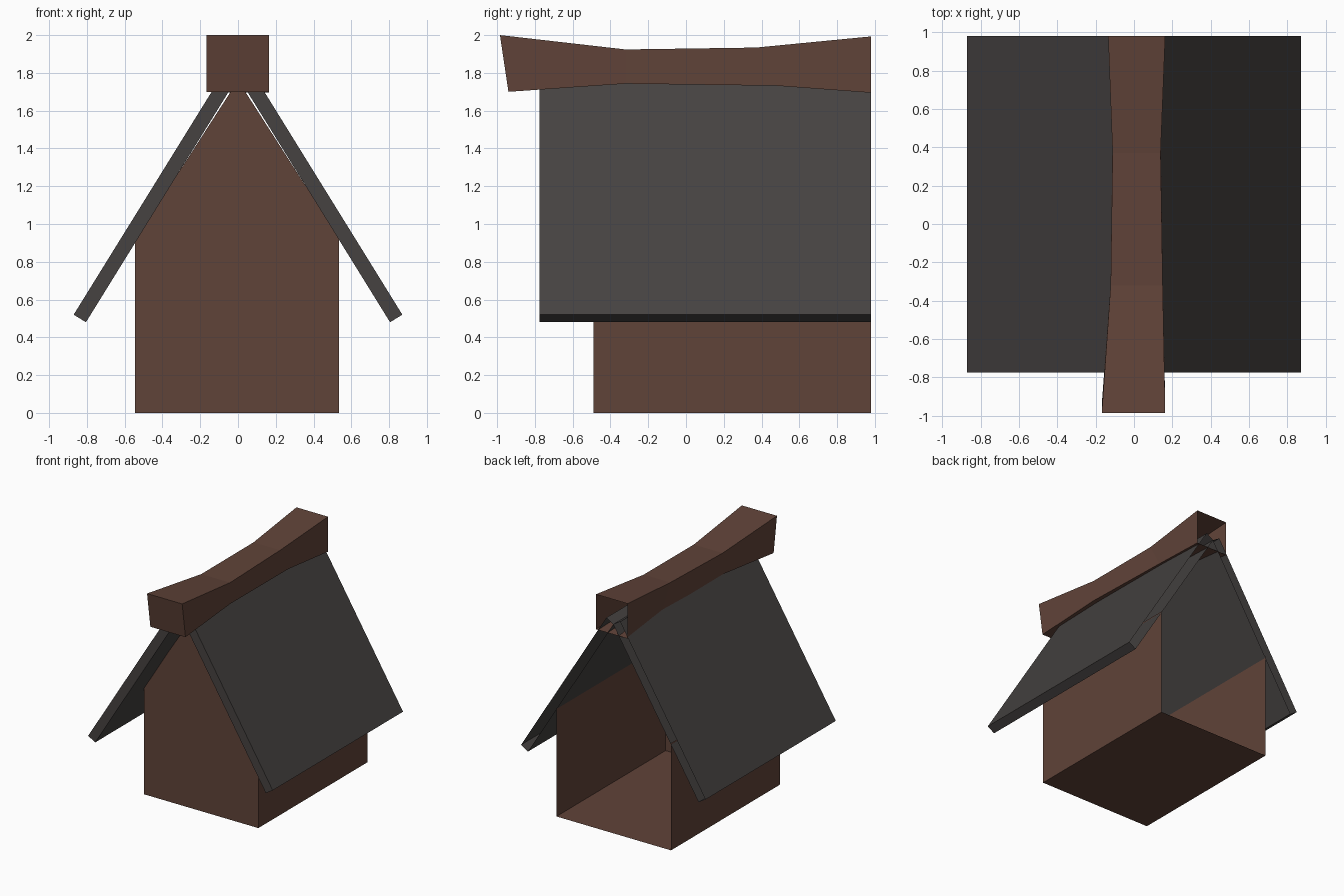
import bpy, bmesh

if "Cube" in bpy.data.objects:
    bpy.data.objects.remove(bpy.data.objects["Cube"])


def material(name, rgb):
    m = bpy.data.materials.new(name)
    m.diffuse_color = (*rgb, 1.0)
    m.use_nodes = True
    m.node_tree.nodes["Principled BSDF"].inputs["Base Color"].default_value = m.diffuse_color
    return m


wood = material("brown wood", (0.117, 0.056, 0.040))
slate = material("dark grey roof", (0.061, 0.055, 0.053))


def loft(name, sections, mat, skip=()):
    """Join equal-sized rings front to back; cap the front, leave the back open.
    skip lists ring sides that stay open."""
    bm = bmesh.new()
    rings = [[bm.verts.new(p) for p in ring] for ring in sections]
    n = len(rings[0])
    bm.faces.new(rings[0])
    for a, b in zip(rings, rings[1:]):
        for i in range(n):
            if i not in skip:
                j = (i + 1) % n
                bm.faces.new((a[j], a[i], b[i], b[j]))
    mesh = bpy.data.meshes.new(name)
    bm.to_mesh(mesh)
    bm.free()
    mesh.materials.append(mat)
    ob = bpy.data.objects.new(name, mesh)
    bpy.context.collection.objects.link(ob)
    return ob


def extrude(name, profile, y0, y1, mat, skip=()):
    return loft(name, [[(x, y, z) for x, z in profile] for y in (y0, y1)], mat, skip)


BACK = 0.98

# House body: floor, two walls and front gable, open under the roof and at the back
body = [(-0.545, 0), (0.535, 0), (0.535, 0.925), (0, 1.76), (-0.545, 0.915)]
extrude("house_body", body, -0.49, BACK, wood, skip=(2, 3))

# Roof slabs, mirrored left and right
slab = [(0.805, 0.48), (0.87, 0.52), (0.065, 1.82), (0.0, 1.78)]
extrude("roof_right", slab, -0.775, BACK, slate)
extrude("roof_left", [(-x, z) for x, z in reversed(slab)], -0.775, BACK, slate)

# Sagging ridge beam: left x, right x, bottom y, bottom z, top y, top z
stations = [
    (-0.168, 0.163, -0.94, 1.70, -0.985, 2.00),
    (-0.122, 0.150, -0.32, 1.743, -0.32, 1.924),
    (-0.112, 0.139, 0.48, 1.732, 0.37, 1.934),
    (-0.135, 0.163, BACK, 1.695, BACK, 1.993),
]
loft("ridge_beam",
     [[(l, yb, zb), (r, yb, zb), (r, yt, zt), (l, yt, zt)]
      for l, r, yb, zb, yt, zt in stations], wood)
